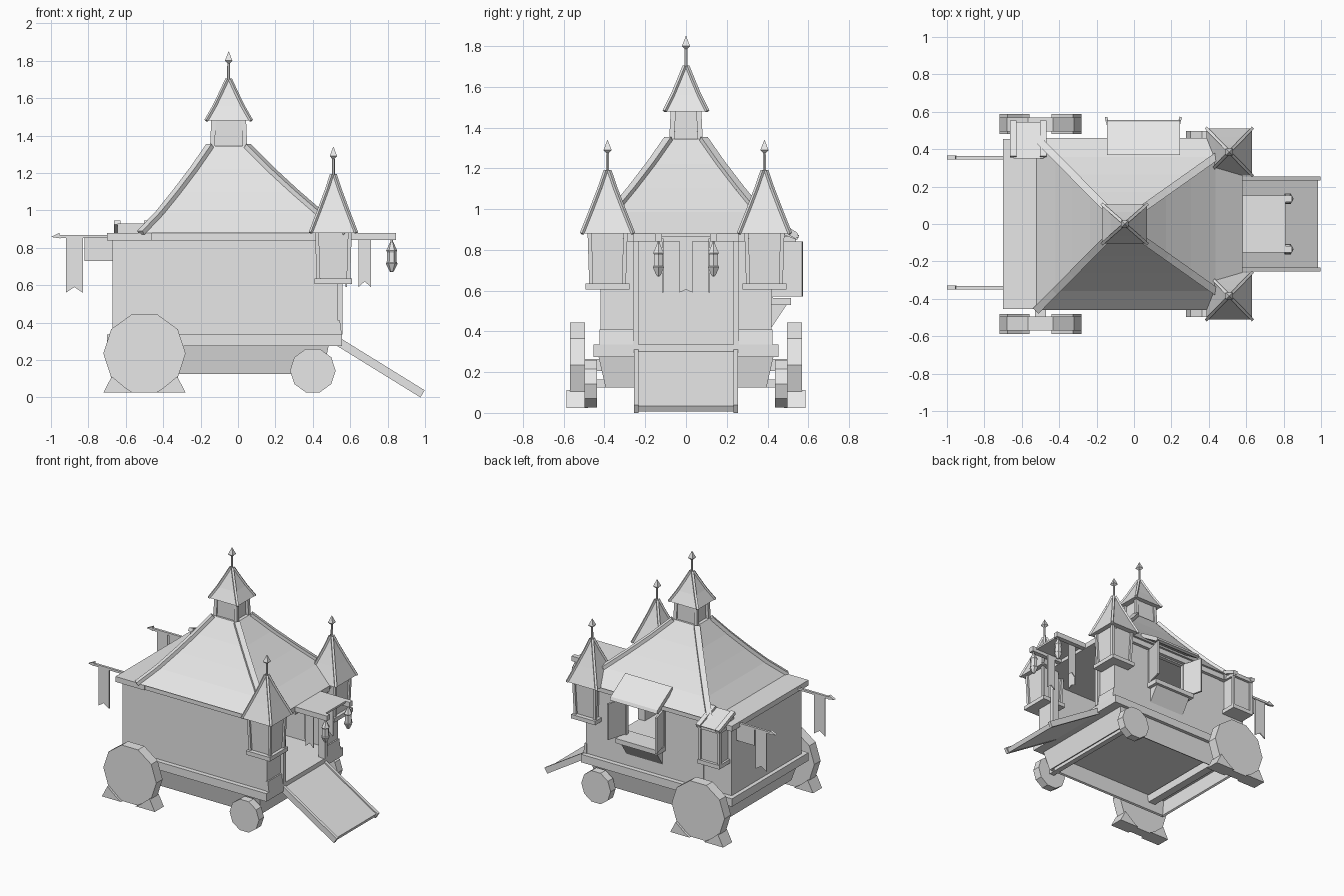
import bpy, bmesh, math
from mathutils import Vector

if "Cube" in bpy.data.objects:
    bpy.data.objects.remove(bpy.data.objects["Cube"])

grey = bpy.data.materials.new("plain_grey")
grey.use_nodes = True
grey.diffuse_color = (0.8, 0.8, 0.8, 1)
grey.node_tree.nodes["Principled BSDF"].inputs["Base Color"].default_value = (0.8, 0.8, 0.8, 1)


def finish(name, bm):
    bmesh.ops.recalc_face_normals(bm, faces=bm.faces)
    mesh = bpy.data.meshes.new(name)
    bm.to_mesh(mesh)
    bm.free()
    mesh.materials.append(grey)
    obj = bpy.data.objects.new(name, mesh)
    bpy.context.collection.objects.link(obj)
    return obj


def skin(name, loops, caps=True):
    """Join matching closed loops of points into one surface."""
    bm = bmesh.new()
    rings = [[bm.verts.new(p) for p in loop] for loop in loops]
    n = len(rings[0])
    for a, b in zip(rings, rings[1:]):
        for i in range(n):
            j = (i + 1) % n
            bm.faces.new((a[i], a[j], b[j], b[i]))
    if caps:
        bm.faces.new(rings[0])
        bm.faces.new(rings[-1])
    return finish(name, bm)


def rect(z, x0, x1, y0, y1):
    return [(x0, y0, z), (x1, y0, z), (x1, y1, z), (x0, y1, z)]


def box(name, x0, x1, y0, y1, z0, z1):
    return skin(name, [rect(z, x0, x1, y0, y1) for z in (z0, z1)])


def prism_y(name, pts, y0, y1):
    return skin(name, [[(x, y, z) for x, z in pts] for y in (y0, y1)])


def prism_x(name, pts, x0, x1):
    return skin(name, [[(x, y, z) for y, z in pts] for x in (x0, x1)])


def beam(name, a, b, w, h):
    """Square bar from a to b, w wide and h deep."""
    a, b = Vector(a), Vector(b)
    d = (b - a).normalized()
    side = d.cross(Vector((0, 0, 1)) if abs(d.z) < 0.99 else Vector((0, 1, 0))).normalized()
    up = side.cross(d)
    corners = [side * sx * w / 2 + up * sz * h / 2 for sx, sz in ((-1, -1), (1, -1), (1, 1), (-1, 1))]
    return skin(name, [[p + c for c in corners] for p in (a, b)])


def turned(name, x, y, profile, sides, spin=0.0):
    loops = []
    for r, z in profile:
        loops.append([(x + r * math.cos(spin + math.tau * i / sides),
                       y + r * math.sin(spin + math.tau * i / sides), z) for i in range(sides)])
    return skin(name, loops)


def wheel(name, x, z, r, y0, y1):
    pts = [(x + r * math.cos(math.tau * i / 10), z + r * math.sin(math.tau * i / 10)) for i in range(10)]
    return prism_y(name, pts, y0, y1)


def spire(name, x, y, z, hx, hy, mid, top):
    """Flared four-sided roof with hip bars, rod and finial."""
    steps = [(1, 1, z), (0.62, 0.62, mid), (0.3, 0.3, (mid + top) / 2 + 0.01), (0.07, 0.07, top)]
    skin(name + "_roof", [rect(h, x - hx * a, x + hx * a, y - hy * b, y + hy * b) for a, b, h in steps])
    for sx in (-1, 1):
        for sy in (-1, 1):
            pts = [(x + sx * hx * a, y + sy * hy * a, h) for a, _, h in steps]
            for p, q in zip(pts, pts[1:]):
                beam(name + "_hip_bar", p, q, 0.016, 0.014)
    turned(name + "_rod", x, y, [(0.009, top - 0.02), (0.007, top + 0.1)], 6)
    turned(name + "_finial", x, y, [(0.008, top + 0.085), (0.028, top + 0.1), (0.001, top + 0.15)], 4, math.pi / 4)


def banner(name, x0, x1, y, z0, z1):
    xm = (x0 + x1) / 2
    prism_y(name, [(x0, z1), (x0, z0), (xm, z0 + 0.03), (x1, z0), (x1, z1)], y - 0.004, y + 0.004)


# Chassis: open tapered skirt and deck
hull = skin("chassis_skirt", [rect(0.125, -0.6, 0.455, -0.395, 0.395),
                              rect(0.28, -0.64, 0.485, -0.43, 0.43)], caps=False)
solid = hull.modifiers.new("thickness", "SOLIDIFY")
solid.thickness = 0.02
box("deck", -0.7, 0.555, -0.455, 0.455, 0.275, 0.335)

# Hollow room walls with a doorway and a serving window
Z0, Z1 = 0.335, 0.86
box("right_wall", -0.44, 0.535, -0.42, -0.39, Z0, Z1)
box("window_wall_rear", -0.44, -0.11, 0.39, 0.42, Z0, Z1)
box("window_wall_front", 0.21, 0.535, 0.39, 0.42, Z0, Z1)
box("window_wall_below", -0.11, 0.21, 0.39, 0.42, Z0, 0.56)
box("window_wall_above", -0.11, 0.21, 0.39, 0.42, 0.83, Z1)
box("rear_room", -0.67, -0.44, -0.415, 0.415, Z0, Z1)
box("lean_to_roof", -0.7, -0.46, -0.455, 0.455, 0.84, 0.88)
for s in (-1, 1):
    lo, hi = sorted((s * 0.235, s * 0.42))
    box("door_wall", 0.505, 0.535, lo, hi, Z0, Z1)
    box("door_post", 0.525, 0.56, *sorted((s * 0.232, s * 0.26)), Z0, Z1)
    prism_y("wall_foot", [(0.53, Z0), (0.555, Z0), (0.545, 0.41), (0.53, 0.41)], *sorted((s * 0.26, s * 0.425)))
box("door_lintel", 0.525, 0.58, -0.26, 0.26, 0.84, 0.88)

# Main roof: flared hollow pyramid, eave band and hip bars
steps = [(1, 0.88), (0.73, 0.985), (0.48, 1.1), (0.23, 1.222), (0, 1.345)]
rings = [rect(z, -0.15 - 0.37 * f, 0.05 + 0.53 * f, -0.085 - 0.375 * f, 0.085 + 0.375 * f) for f, z in steps]
skin("main_roof", rings)
box("eave_band", -0.48, 0.56, -0.445, 0.445, 0.84, 0.885)
for i in range(4):
    for a, b in zip(rings, rings[1:]):
        beam("main_hip_bar", a[i], b[i], 0.04, 0.025)

# Cupola
box("cupola_body", -0.125, 0.025, -0.07, 0.07, 1.33, 1.5)
for sx in (-1, 1):
    for sy in (-1, 1):
        beam("cupola_post", (-0.05 + sx * 0.087, sy * 0.07, 1.335),
             (-0.05 + sx * 0.08, sy * 0.062, 1.5), 0.025, 0.025)
spire("cupola", -0.05, 0, 1.48, 0.12, 0.105, 1.56, 1.7)

# Corner turrets
for s in (-1, 1):
    x, y = 0.51, s * 0.385
    skin("turret_body", [rect(z, x - h, x + h, y - h, y + h) for z, h in ((0.62, 0.075), (0.88, 0.085))])
    box("turret_base", x - 0.1, x + 0.1, y - 0.108, y + 0.108, 0.605, 0.635)
    for sx in (-1, 1):
        for sy in (-1, 1):
            beam("turret_post", (x + sx * 0.08, y + sy * 0.08, 0.63),
                 (x + sx * 0.088, y + sy * 0.088, 0.885), 0.02, 0.02)
    spire("turret", x, y, 0.88, 0.122, 0.126, 1.0, 1.19)

# Porch canopy with lanterns and banners
box("porch_canopy", 0.56, 0.81, -0.14, 0.14, 0.866, 0.88)
for s in (-1, 1):
    y = s * 0.135
    box("porch_bar", 0.56, 0.845, y - 0.018, y + 0.018, 0.842, 0.88)
    turned("lantern", 0.822, y, [(0.006, 0.85), (0.008, 0.83), (0.03, 0.785), (0.024, 0.775), (0.027, 0.72),
                                 (0.032, 0.715), (0.012, 0.675), (0.006, 0.67)], 6)
    banner("porch_banner", 0.645, 0.71, s * 0.115, 0.59, 0.855)
prism_x("door_banner_plate", [(-0.033, 0.85), (-0.033, 0.59), (0, 0.605), (0.033, 0.59), (0.033, 0.85)], 0.575, 0.583)

# Ramp with side rails
prism_y("ramp_board", [(0.55, 0.305), (0.985, 0.035), (0.97, 0.006), (0.535, 0.275)], -0.24, 0.24)
for s in (-1, 1):
    prism_y("ramp_rail", [(0.55, 0.315), (0.998, 0.038), (0.975, 0.0), (0.53, 0.275)],
            *sorted((s * 0.232, s * 0.255)))

# Wheels, axles and chocks
for s in (-1, 1):
    wheel("rear_wheel", -0.5, 0.235, 0.22, *sorted((s * 0.495, s * 0.57)))
    wheel("front_wheel", 0.4, 0.143, 0.122, *sorted((s * 0.437, s * 0.497)))
    for d in (-1, 1):
        prism_y("wheel_chock", [(-0.5 + d * 0.22, 0.025), (-0.5 + d * 0.06, 0.025), (-0.5 + d * 0.1, 0.05),
                                (-0.5 + d * 0.175, 0.112)], *sorted((s * 0.48, s * 0.587)))
box("rear_axle", -0.53, -0.47, -0.5, 0.5, 0.205, 0.265)
box("front_axle", 0.38, 0.42, -0.44, 0.44, 0.125, 0.165)

# Serving window: awning, shutters, sill and bracket
prism_x("awning", [(0.37, 0.995), (0.545, 0.885), (0.555, 0.862), (0.535, 0.855), (0.37, 0.96)], -0.145, 0.245)
prism_x("sill_bracket", [(0.41, 0.54), (0.5, 0.54), (0.42, 0.42), (0.41, 0.42)], -0.1, 0.2)
box("window_sill", -0.125, 0.225, 0.36, 0.515, 0.53, 0.565)
for x, d in ((-0.11, -1), (0.21, 1)):
    beam("shutter", (x, 0.425, 0.705), (x + d * 0.04, 0.572, 0.705), 0.014, 0.27)
    beam("window_jamb", (x, 0.415, 0.56), (x, 0.415, 0.83), 0.025, 0.025)

# Side bay near the back
box("bay_body", -0.64, -0.49, 0.4, 0.52, 0.59, 0.86)
for z0, z1 in ((0.575, 0.605), (0.84, 0.865)):
    box("bay_trim", -0.655, -0.475, 0.4, 0.54, z0, z1)
for x in (-0.645, -0.485):
    beam("bay_post", (x, 0.525, 0.59), (x, 0.525, 0.86), 0.02, 0.02)
    beam("bay_roof_rib", (x, 0.36, 0.935), (x, 0.55, 0.86), 0.035, 0.025)
prism_x("bay_roof", [(0.35, 0.86), (0.35, 0.93), (0.545, 0.865), (0.535, 0.85)], -0.645, -0.485)

# Rear flag poles
for y in (-0.34, 0.355):
    box("flag_pole", -0.97, -0.66, y - 0.009, y + 0.009, 0.852, 0.868)
    prism_y("pole_tip", [(-1.0, 0.858), (-0.955, 0.88), (-0.95, 0.85)], y - 0.01, y + 0.01)
    banner("rear_banner", -0.92, -0.83, y, 0.56, 0.855)
box("pole_pennant", -0.82, -0.67, 0.351, 0.359, 0.73, 0.855)
